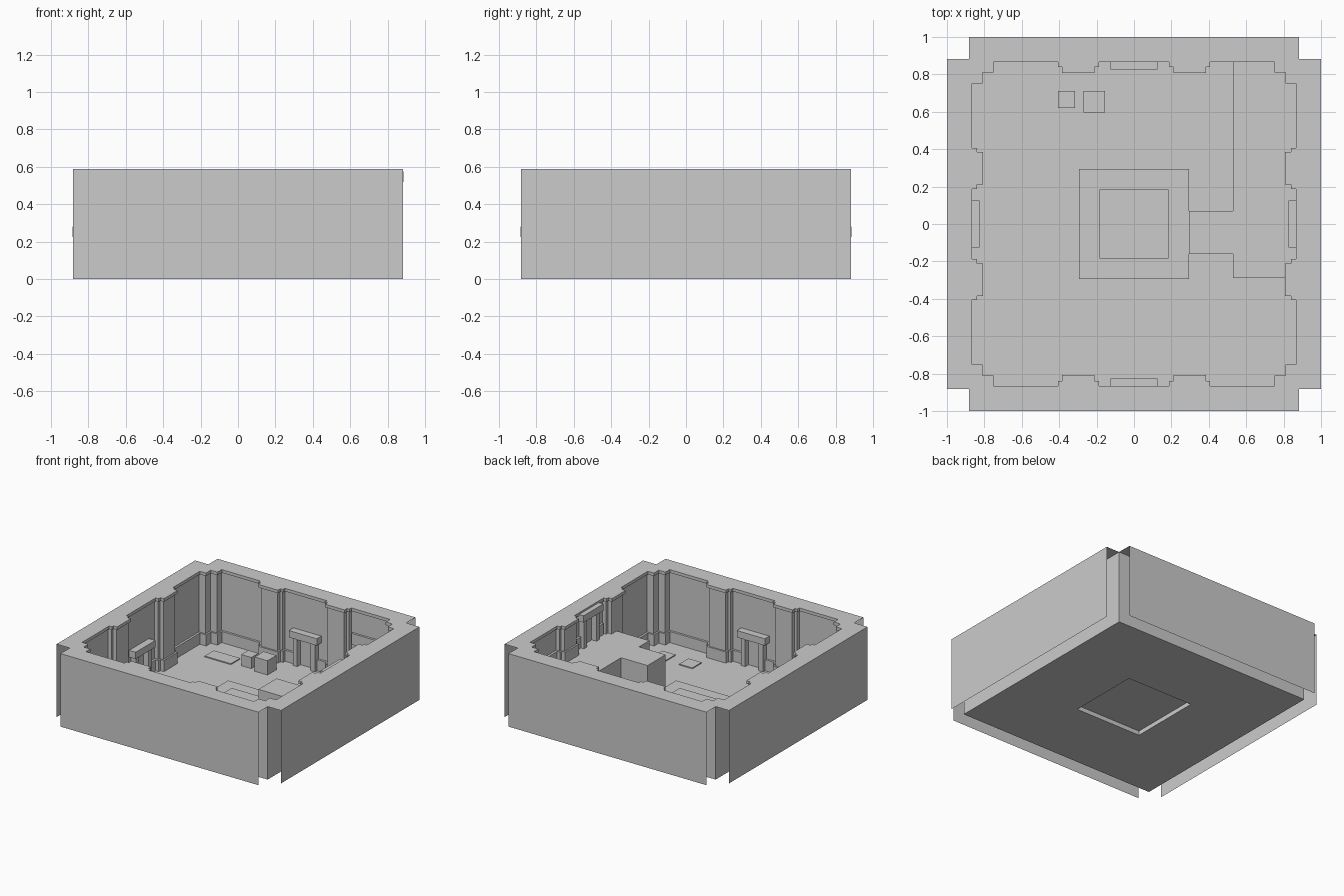
import bpy, bmesh

if "Cube" in bpy.data.objects:
    bpy.data.objects.remove(bpy.data.objects["Cube"])

U = 2 / 17            # grid module
W = 7.5 * U           # inner shell half width
H = 5 * U             # wall height
P = 2.5 * U           # raised platform height
LIP = 0.865           # inner edge of the rim


def make(name, faces_fn):
    bm = bmesh.new()
    faces_fn(bm)
    me = bpy.data.meshes.new(name)
    bm.to_mesh(me)
    bm.free()
    ob = bpy.data.objects.new(name, me)
    bpy.context.collection.objects.link(ob)
    return ob


def quad(bm, *pts):
    bm.faces.new([bm.verts.new(p) for p in pts])


def box(bm, x0, x1, y0, y1, z0, z1, bottom=True):
    x0, x1 = sorted((x0, x1))
    y0, y1 = sorted((y0, y1))
    v = [bm.verts.new((x, y, z)) for z in (z0, z1) for x, y in
         ((x0, y0), (x1, y0), (x1, y1), (x0, y1))]
    bm.faces.new(v[4:])
    if bottom:
        bm.faces.new(v[3::-1])
    for i in range(4):
        j = (i + 1) % 4
        bm.faces.new((v[i], v[j], v[j + 4], v[i + 4]))


def turn(k, x, y):
    for _ in range(k):
        x, y = -y, x
    return x, y


def side_box(bm, k, a0, a1, d0, d1, z0, z1):
    # box along the back wall, turned k quarter turns
    xa, ya = turn(k, a0, d0)
    xb, yb = turn(k, a1, d1)
    box(bm, xa, xb, ya, yb, z0, z1)


def base_z(k, a, d):
    x, y = turn(k, a, d)
    return P if x > 0.53 and y > -0.29 else 0.0


def sheet(bm, k, pts):
    quad(bm, *[(*turn(k, x, y), z) for x, y, z in pts])


# outer hanging panels, flat rim flanges and inner shell
def panels(bm):
    for k in range(4):
        sheet(bm, k, [(W, 1, 0), (-W, 1, 0), (-W, 1, H), (W, 1, H)])


def shell(bm):
    for k in range(4):
        sheet(bm, k, [(W, W, 0), (-W, W, 0), (-W, W, H), (W, W, H)])


def rim(bm):
    for k in range(4):
        sheet(bm, k, [(-W, W, H), (W, W, H), (W, 1, H), (-W, 1, H)])
        side_box(bm, k, -W, W, LIP, W, H - 0.025, H)


make("outer_panels", panels)
make("inner_shell", shell)
make("rim", rim)


# pilasters and corner piers: recessed shaft between a cap and a foot
PIECES = [(s * a, s * b, d) for s in (-1, 1) for a, b, d in
          ((0.21, 0.385, 0.808), (0.187, 0.405, 0.84))]
PIECES += [(-W, -0.75, 0.81), (0.75, W, 0.81)]


def pilasters(bm):
    g = 0.013
    for k in range(4):
        for a0, a1, d in PIECES:
            a0, a1 = min(a0, a1), max(a0, a1)
            z = base_z(k, (a0 + a1) / 2, d)
            side_box(bm, k, a0, a1, d, W, H - 0.025, H)
            side_box(bm, k, a0 + g, a1 - g, d + g, W, z, H - 0.025)
            side_box(bm, k, a0, a1, d, W, z, z + 0.09)


make("pilasters", pilasters)


# skirting along every wall bay
def skirting(bm):
    for k in range(4):
        for a0, a1 in ((-0.75, -0.405), (-0.187, -0.1), (0.1, 0.187), (0.405, 0.75)):
            z = base_z(k, (a0 + a1) / 2, 0.8)
            side_box(bm, k, a0, a1, LIP, W, z, z + 0.09)


make("skirting", skirting)


# door frames: lintel on two posts, the right one stands on the platform
def doors(bm):
    for k in range(4):
        z = base_z(k, 0, 0.8)
        side_box(bm, k, -0.125, 0.125, 0.825, W + 0.003, z + 0.225, z + 0.28)
        for s in (-1, 1):
            side_box(bm, k, s * 0.06, s * 0.1, 0.84, W, z, z + 0.225)


make("door_frames", doors)


# floor with a square opening, covered by the hollow raised dais
D = P


def floor(bm):
    for k in range(4):
        sheet(bm, k, [(-W, W, 0), (-D, D, 0), (D, D, 0), (W, W, 0)])


make("floor", floor)


def dais(bm):
    box(bm, -D, D, -D, D, 0, 0.035, bottom=False)
    box(bm, -0.185, 0.185, -0.185, 0.185, 0.035, 0.045)


make("dais", dais)


# raised platform with its landing
def platform(bm):
    box(bm, 0.53, W, -0.29, W, 0, P, bottom=False)
    box(bm, D, 0.53, -0.16, 0.07, 0, P, bottom=False)


make("platform", platform)


# crates
make("small_crate", lambda bm: box(bm, -0.405, -0.315, 0.62, 0.71, 0, 0.09))
make("large_crate", lambda bm: box(bm, -0.27, -0.155, 0.597, 0.712, 0, 0.115))


# loose floor slabs
def slabs(bm):
    for x, y in ((-0.71, 0.59), (-0.594, 0.59), (-0.71, -0.59),
                 (-0.71, -0.705), (0.355, -0.705), (0.588, -0.705)):
        box(bm, x, x + U, y, y + U, 0, 0.008)


make("floor_slabs", slabs)
